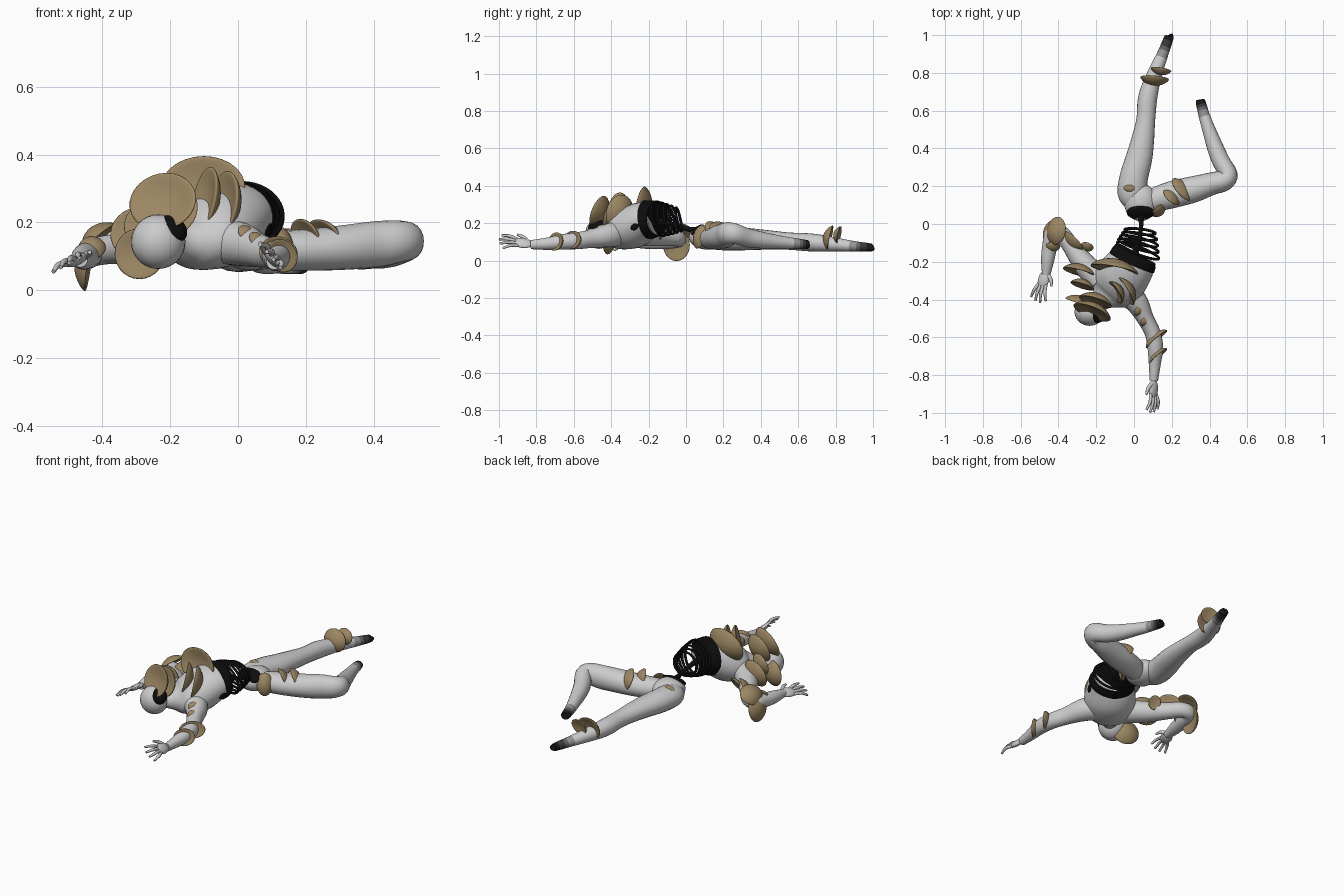
import bpy, bmesh, math
from mathutils import Vector, Matrix

Z = Vector((0, 0, 1))


def material(name, r, g, b):
    m = bpy.data.materials.new(name)
    m.diffuse_color = (r, g, b, 1)
    return m


BLACK = material("black", .004, .004, .004)
TAN = material("tan", .33, .24, .125)
FADE = [material("fade_%d" % i, v, v, v) for i, v in enumerate((.55, .3, .13, .04, .01))]


def finish(name, bm, mats=()):
    bmesh.ops.recalc_face_normals(bm, faces=bm.faces)
    for f in bm.faces:
        f.smooth = len(f.verts) < 5
    me = bpy.data.meshes.new(name)
    bm.to_mesh(me)
    bm.free()
    for m in mats:
        me.materials.append(m)
    ob = bpy.data.objects.new(name, me)
    bpy.context.collection.objects.link(ob)
    return ob


def spline(p, steps):
    """Catmull-Rom through 5-value points (x, y, z, half width, half height)."""
    p = [Vector(q) for q in p]
    p = [p[0] * 2 - p[1]] + p + [p[-1] * 2 - p[-2]]
    out = []
    for i in range(1, len(p) - 2):
        a, b, c, d = p[i - 1:i + 3]
        for k in range(steps):
            t = k / steps
            out.append((b * 2 + (c - a) * t + (a * 2 - b * 5 + c * 4 - d) * t * t
                        + (b * 3 - a - c * 3 + d) * t ** 3) * .5)
    return out + [p[-2]]


def loft(name, pts, mats=(), steps=5, n=20, fade=None):
    """Elliptical tube along a path; fade = fraction where the dark tip starts."""
    q = spline(pts, steps)
    bm = bmesh.new()
    rings = []
    for i, v in enumerate(q):
        t = (Vector(q[min(i + 1, len(q) - 1)][:3]) - Vector(q[max(i - 1, 0)][:3])).normalized()
        s = t.cross(Z).normalized()
        u = s.cross(t)
        rings.append([bm.verts.new(Vector(v[:3]) + s * v[3] * math.cos(a) + u * v[4] * math.sin(a))
                      for a in (2 * math.pi * k / n for k in range(n))])
    for i in range(len(rings) - 1):
        for k in range(n):
            f = bm.faces.new((rings[i][k], rings[i][(k + 1) % n], rings[i + 1][(k + 1) % n], rings[i + 1][k]))
            if fade:
                x = (i / (len(rings) - 1) - fade) / (1 - fade)
                f.material_index = max(0, min(5, int(x * 8) + 1)) if x > 0 else 0
    bm.faces.new(rings[0])
    cap = bm.faces.new(rings[-1])
    if fade:
        cap.material_index = 5
    return finish(name, bm, mats)


def frame(c, az, el):
    """Local z along the given direction, local x kept horizontal."""
    a, e = math.radians(az), math.radians(el)
    w = Vector((math.cos(e) * math.cos(a), math.cos(e) * math.sin(a), math.sin(e)))
    u = Vector((-math.sin(a), math.cos(a), 0))
    m = Matrix((u, w.cross(u), w)).transposed().to_4x4()
    m.translation = c
    return m


def blob(name, c, size, mats=(), az=0, el=90, bend=0):
    bm = bmesh.new()
    bmesh.ops.create_uvsphere(bm, u_segments=28, v_segments=16, radius=1)
    for v in bm.verts:
        r2 = v.co.x ** 2 + v.co.y ** 2
        v.co = Vector((v.co.x * size[0], v.co.y * size[1], v.co.z * size[2] - bend * (r2 - .4)))
    bm.transform(frame(Vector(c), az, el))
    return finish(name, bm, mats)


def plates(name, rows, dome=1):
    """Domed shelf-fungus caps: x, y, z, azimuth, elevation, half width, half height."""
    for i, (x, y, z, az, el, w, h) in enumerate(rows):
        r = (w + h) / 2
        blob("%s_%d" % (name, i + 1), (x, y, z), (w, h, .006 + r * .13), (TAN,), az, el, dome * r * .33)


def hand(name, wrist, fwd, side):
    w, f, s = Vector(wrist), Vector(fwd).normalized(), Vector(side).normalized()
    lift = f.cross(s)
    if lift.z < 0:
        lift = -lift
    # palm
    bm = bmesh.new()
    bmesh.ops.create_uvsphere(bm, u_segments=16, v_segments=10, radius=1)
    m = Matrix((s * .033, f * .052, lift * .016)).transposed().to_4x4()
    m.translation = w + f * .038
    bm.transform(m)
    finish(name + "_palm", bm)
    # fingers, then thumb
    for i in range(4):
        k = i - 1.5
        length = (.085, .1, .096, .08)[i]
        a = w + f * .065 + s * k * -.014
        b = a + f * length * .5 - s * k * .008 + lift * .008
        c = a + f * length - s * k * .016 - lift * .006
        loft("%s_finger_%d" % (name, i + 1),
             [(*a, .009, .009), (*b, .0085, .0085), (*c, .006, .006)], steps=4, n=8)
    a, b, c = w + f * .01 + s * .015, w + f * .035 + s * .042, w + f * .068 + s * .056
    loft(name + "_thumb", [(*a, .012, .012), (*b, .01, .01), (*c, .006, .006)], steps=4, n=8)


# torso, neck and head
loft("torso", [(.01, -.16, .225, .112, .088), (-.02, -.22, .215, .13, .103), (-.07, -.29, .175, .142, .112),
               (-.12, -.35, .145, .13, .088), (-.155, -.39, .14, .08, .06), (-.18, -.42, .14, .046, .046),
               (-.215, -.455, .145, .04, .04)], n=32)
blob("head", (-.235, -.465, .143), (.074, .08, .08))
blob("head_hollow", (-.192, -.482, .182), (.045, .048, .03), (BLACK,), -45, 45)
blob("side_hollow", (.078, -.275, .2), (.03, .04, .014), (BLACK,), -30, 15)

# open waist: dark end, rib rings and spine
loft("waist_end", [(.013, -.155, .223, .115, .092), (.002, -.175, .222, .125, .1), (-.012, -.205, .218, .13, .105)],
     (BLACK,), n=32)
for i in range(5):
    t = (i + 1) / 5
    r = .122 - .04 * t ** 1.4
    c = Vector((.018 + .014 * t, -.165 + .125 * t, .225 - .005 * t))
    bpy.ops.mesh.primitive_torus_add(major_segments=40, minor_segments=8, major_radius=r, minor_radius=.0075)
    ring = bpy.context.object
    ring.name = "rib_ring_%d" % (i + 1)
    ring.matrix_world = frame(c, 65 + 18 * t, 12) @ Matrix.Diagonal((1, .8, 1, 1))
    ring.data.materials.append(BLACK)
    for f in ring.data.polygons:
        f.use_smooth = True
loft("spine", [(.0, -.17, .22, .02, .02), (.025, -.09, .2, .014, .014), (.037, -.02, .175, .011, .011),
               (.037, .06, .16, .018, .018)], (BLACK,), n=12)

# pelvis
blob("pelvis", (.035, .115, .125), (.1, .088, .066))
blob("pelvis_hollow", (.035, .06, .16), (.074, .046, .02), (BLACK,), -90, 50)

# legs with dark tapered ends
skin = material("skin", .8, .8, .8)
loft("straight_leg", [(.01, .1, .12, .05, .045), (-.01, .16, .12, .076, .062), (.0, .25, .118, .075, .064),
                      (.027, .35, .114, .07, .058), (.047, .45, .11, .06, .051), (.062, .55, .104, .05, .046),
                      (.07, .65, .098, .051, .048), (.085, .72, .093, .047, .045), (.115, .81, .085, .038, .036),
                      (.152, .9, .076, .03, .028), (.184, .985, .07, .025, .022), (.187, .997, .07, .019, .016)],
     [skin] + FADE, fade=.76)
loft("bent_leg", [(.06, .11, .12, .05, .05), (.13, .135, .118, .066, .058), (.22, .16, .12, .072, .062),
                  (.32, .185, .127, .069, .066), (.41, .213, .136, .06, .068), (.475, .23, .144, .056, .062),
                  (.5, .262, .143, .048, .055), (.462, .33, .122, .047, .05), (.432, .40, .11, .044, .045),
                  (.40, .49, .1, .036, .036), (.373, .57, .092, .03, .03), (.353, .645, .086, .026, .024),
                  (.35, .658, .086, .019, .017)], [skin] + FADE, fade=.8)

# arms and hands
loft("outstretched_arm", [(-.06, -.35, .15, .07, .07), (.01, -.41, .135, .062, .064), (.06, -.5, .118, .045, .05),
                          (.1, -.58, .106, .042, .045), (.113, -.66, .1, .041, .041), (.11, -.74, .09, .032, .033),
                          (.105, -.83, .085, .022, .024)])
hand("outstretched_hand", (.104, -.835, .09), (-.03, -1, .1), (-.65, 0, .75))
loft("bent_arm", [(-.18, -.3, .145, .07, .065), (-.265, -.21, .135, .06, .058), (-.335, -.115, .125, .046, .047),
                  (-.385, -.05, .12, .042, .043), (-.43, -.045, .112, .04, .042), (-.445, -.11, .102, .04, .04),
                  (-.457, -.19, .096, .035, .035), (-.465, -.27, .09, .022, .022)])
hand("bent_hand", (-.466, -.255, .092), (-.3, -1, -.08), (.85, -.2, .45))

# shelf fungus: back and head, cupped towards the head
plates("back_fungus", [
    (-.215, -.45, .255, -112, 20, .105, .09), (-.2, -.395, .235, -107, 15, .09, .085),
    (-.285, -.405, .108, -110, 0, .078, .075), (-.27, -.315, .19, -108, 12, .065, .065),
    (-.285, -.24, .165, -105, 12, .09, .08), (-.1, -.22, .295, -101, 12, .128, .098),
    (-.03, -.345, .25, -150, 10, .085, .1), (-.085, -.355, .265, -150, 12, .065, .098)], dome=-1)

# shelf fungus: arms
plates("arm_fungus", [
    (-.33, -.1, .15, -135, 20, .07, .06), (-.25, -.125, .15, -110, 30, .035, .04),
    (-.42, -.035, .165, 170, 50, .075, .064), (-.455, -.05, .085, 175, 8, .072, .086),
    (-.43, -.125, .13, -90, 35, .04, .04), (.03, -.46, .17, -40, 35, .035, .03),
    (.06, -.52, .15, -45, 35, .028, .03), (.112, -.6, .108, 130, -10, .073, .05),
    (.122, -.69, .1, 130, -10, .06, .05)])

# shelf fungus: legs
plates("leg_fungus", [
    (.262, .19, .16, 40, 25, .075, .06), (.205, .15, .165, 45, 25, .055, .055),
    (.135, .065, .13, -50, 15, .045, .065), (-.02, .195, .175, 90, 60, .035, .024),
    (.108, .757, .125, -95, 12, .076, .066), (.142, .808, .14, -100, 12, .055, .046)])
